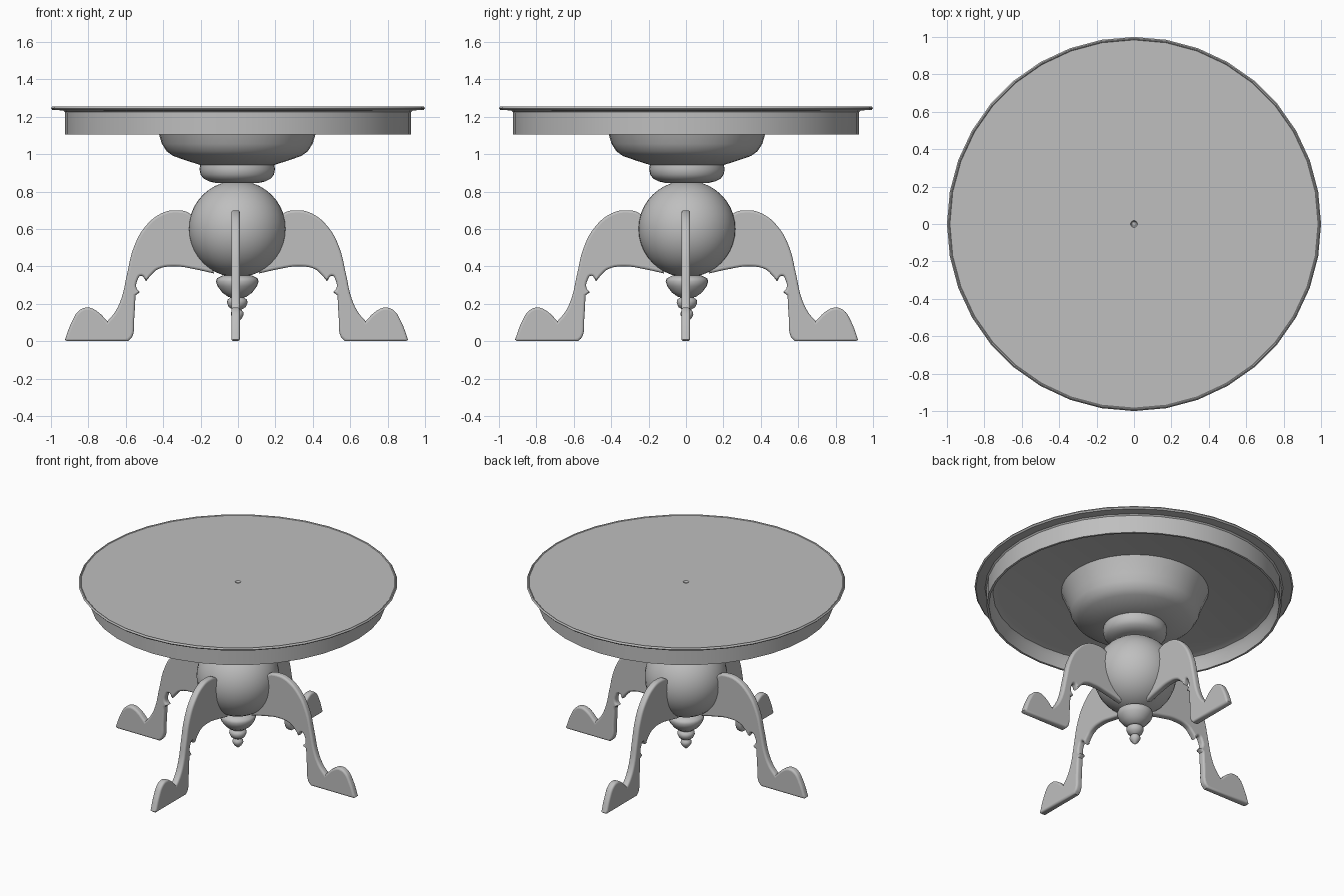
import bpy, bmesh, math
from mathutils import Matrix

cube = bpy.data.objects.get("Cube")
if cube:
    bpy.data.objects.remove(cube, do_unlink=True)

BASE = (-0.004, 0.005)

grey = bpy.data.materials.new("plain grey")
grey.use_nodes = True
grey.diffuse_color = (0.52, 0.52, 0.52, 1)
grey.node_tree.nodes["Principled BSDF"].inputs["Base Color"].default_value = (0.52, 0.52, 0.52, 1)


def activate(ob):
    bpy.ops.object.select_all(action="DESELECT")
    ob.select_set(True)
    bpy.context.view_layer.objects.active = ob


def smooth(ob, angle):
    activate(ob)
    bpy.ops.object.shade_smooth_by_angle(angle=math.radians(angle))


def lathe(name, profile, offset=(0, 0), sides=36, angle=35):
    """Revolve (radius, height) points about the vertical axis."""
    bm = bmesh.new()
    verts = [bm.verts.new((r, 0, z)) for r, z in profile]
    edges = [bm.edges.new(pair) for pair in zip(verts, verts[1:])]
    bmesh.ops.spin(bm, geom=verts + edges, axis=(0, 0, 1), cent=(0, 0, 0),
                   angle=math.tau, steps=sides, use_duplicate=False)
    bmesh.ops.remove_doubles(bm, verts=bm.verts, dist=0.0005)
    bmesh.ops.recalc_face_normals(bm, faces=bm.faces)
    mesh = bpy.data.meshes.new(name)
    bm.to_mesh(mesh)
    bm.free()
    mesh.materials.append(grey)
    ob = bpy.data.objects.new(name, mesh)
    ob.location = (*offset, 0)
    bpy.context.collection.objects.link(ob)
    smooth(ob, angle)


# Table top with a thin edge band, a hollow apron and a tiny centre dimple
lathe("table_top", [
    (0, 1.24), (0.012, 1.24), (0.018, 1.251), (0.984, 1.251), (0.988, 1.255),
    (0.993, 1.255), (1.0, 1.245), (0.992, 1.236), (0.935, 1.234), (0.926, 1.226),
    (0.925, 1.105), (0.91, 1.105), (0.9, 1.17), (0.885, 1.197), (0.85, 1.208),
    (0, 1.212)])

# Bowl and collar under the top
lathe("bowl", [
    (0, 1.211), (0.462, 1.21), (0.418, 1.105), (0.403, 1.055),
    (0.377, 1.015), (0.342, 0.99), (0.27, 0.965), (0.2, 0.943), (0, 0.943)], BASE)
lathe("collar", [
    (0, 0.945), (0.197, 0.945), (0.202, 0.92), (0.196, 0.89), (0.18, 0.869),
    (0.15, 0.854), (0.12, 0.847), (0, 0.847)], BASE)

# Ball
ball = [(0.26 * math.sin(math.pi * i / 20), 0.6 + 0.258 * math.cos(math.pi * i / 20))
        for i in range(21)]
lathe("ball", ball, BASE)

# Turned drop below the ball
lathe("drop_finial", [
    (0, 0.36), (0.08, 0.35), (0.108, 0.336), (0.114, 0.32), (0.105, 0.293),
    (0.08, 0.26), (0.05, 0.238), (0.035, 0.234), (0.052, 0.222), (0.055, 0.205),
    (0.045, 0.182), (0.022, 0.168), (0.033, 0.155), (0.034, 0.14), (0.024, 0.122),
    (0.01, 0.108), (0, 0.1)], BASE, 24, 50)

# Leg outline as (distance from centre, height); sharp corners in CORNERS
OUTLINE = [
    (0.12, 0.362), (0.2, 0.6), (0.25, 0.682), (0.32, 0.7), (0.4, 0.684),
    (0.49, 0.61), (0.55, 0.5), (0.585, 0.36), (0.615, 0.23), (0.65, 0.155),
    (0.69, 0.107), (0.75, 0.163), (0.797, 0.18), (0.84, 0.165), (0.88, 0.105),
    (0.917, 0.008), (0.907, 0), (0.58, 0), (0.557, 0.025), (0.547, 0.12),
    (0.54, 0.245), (0.517, 0.262), (0.535, 0.285), (0.53, 0.325), (0.51, 0.35),
    (0.484, 0.32), (0.455, 0.355), (0.42, 0.385), (0.33, 0.4), (0.22, 0.384)]
CORNERS = {0, 10, 15, 16, 17, 20, 21, 25}


def make_leg(name, turn, offset):
    curve = bpy.data.curves.new(name, "CURVE")
    curve.dimensions = "2D"
    curve.fill_mode = "BOTH"
    curve.resolution_u = 5
    curve.extrude = 0.01
    curve.bevel_depth = 0.013
    curve.bevel_resolution = 3
    curve.offset = -0.013
    spline = curve.splines.new("BEZIER")
    spline.bezier_points.add(len(OUTLINE) - 1)
    spline.use_cyclic_u = True
    for i, (point, co) in enumerate(zip(spline.bezier_points, OUTLINE)):
        point.co = (*co, 0)
        kind = "VECTOR" if i in CORNERS else "AUTO"
        point.handle_left_type = point.handle_right_type = kind
    curve.materials.append(grey)
    ob = bpy.data.objects.new(name, curve)
    ob.matrix_world = (Matrix.Translation((*offset, 0)) @ Matrix.Rotation(turn, 4, "Z")
                       @ Matrix.Rotation(math.pi / 2, 4, "X"))
    bpy.context.collection.objects.link(ob)
    activate(ob)
    bpy.ops.object.convert(target="MESH")
    smooth(bpy.context.object, 40)


# Four legs around the ball
SIDEWAYS, FORWARD = (-0.008, -0.001), (-0.013, 0.003)
for i, side in enumerate(("left", "back", "right", "front")):
    make_leg(side + "_leg", i * math.pi / 2, FORWARD if i % 2 else SIDEWAYS)
